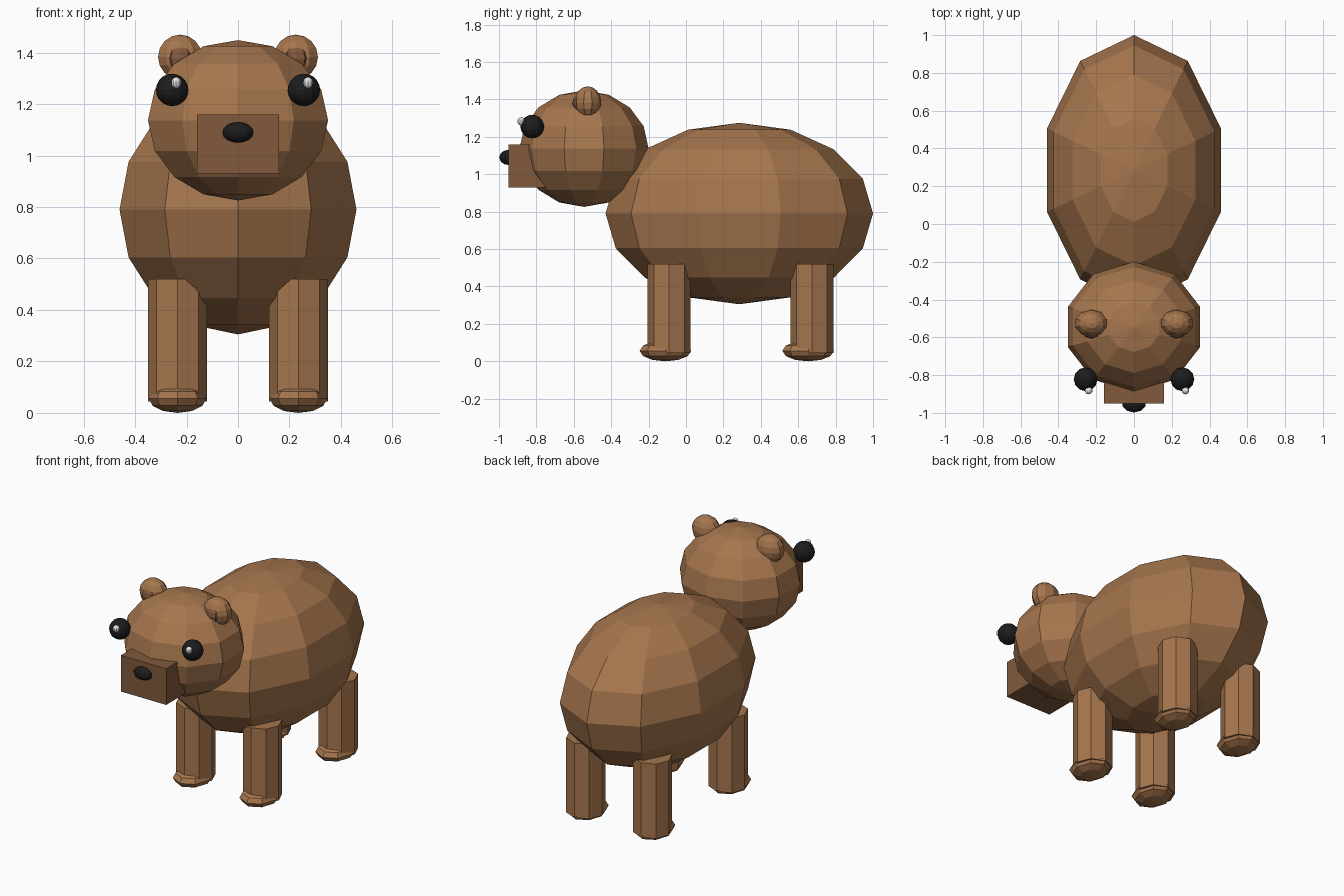
import bpy, bmesh
from math import pi, sin, cos
from mathutils import Vector

cube = bpy.data.objects.get("Cube")
if cube:
    bpy.data.objects.remove(cube)


def material(name, color):
    m = bpy.data.materials.new(name)
    m.use_nodes = True
    m.diffuse_color = (*color, 1)
    bsdf = next(n for n in m.node_tree.nodes if n.type == 'BSDF_PRINCIPLED')
    bsdf.inputs["Base Color"].default_value = (*color, 1)
    return m


FUR = material("brown fur", (0.38, 0.18, 0.075))
MUZZLE = material("dark brown", (0.22, 0.10, 0.045))
BLACK = material("black", (0.012, 0.012, 0.012))
WHITE = material("white", (0.85, 0.85, 0.85))


def finish(name, bm, mat):
    bmesh.ops.recalc_face_normals(bm, faces=bm.faces)
    mesh = bpy.data.meshes.new(name)
    bm.to_mesh(mesh)
    bm.free()
    mesh.materials.append(mat)
    obj = bpy.data.objects.new(name, mesh)
    bpy.context.collection.objects.link(obj)
    return obj


def lathe(name, center, size, profile, segments, mat):
    """Faceted solid of revolution with a corner facing the front."""
    bm = bmesh.new()
    center = Vector(center)
    rings = []
    for radius, height in profile:
        ring = []
        for i in range(segments):
            a = 2 * pi * i / segments
            p = Vector((radius * sin(a) * size[0], -radius * cos(a) * size[1], height * size[2]))
            ring.append(bm.verts.new(center + p))
        rings.append(ring)
    for low, high in zip(rings, rings[1:]):
        for i in range(segments):
            j = (i + 1) % segments
            bm.faces.new((low[i], low[j], high[j], high[i]))
    bm.faces.new(rings[0])
    bm.faces.new(rings[-1])
    bmesh.ops.remove_doubles(bm, verts=bm.verts, dist=1e-5)
    return finish(name, bm, mat)


def ball(name, center, size, mat, segments=10, rings=8):
    arc = [(sin(pi * k / rings), -cos(pi * k / rings)) for k in range(1, rings)]
    return lathe(name, center, size, [(0, -1)] + arc + [(0, 1)], segments, mat)


# Body and head
ball("body", (0, 0.285, 0.79), (0.484, 0.715, 0.485), FUR)
ball("head", (0, -0.545, 1.137), (0.368, 0.345, 0.3115), FUR)

# Muzzle and nose
bm = bmesh.new()
bmesh.ops.create_cube(bm, size=1)
for v in bm.verts:
    v.co = Vector((v.co.x * 0.32, v.co.y * 0.23 - 0.835, v.co.z * 0.23 + 1.045))
finish("muzzle", bm, MUZZLE)
ball("nose", (0, -0.95, 1.09), (0.063, 0.048, 0.04), BLACK)

for side, s in (("left", 1), ("right", -1)):
    # Face
    ball(side + "_eye", (s * 0.256, -0.822, 1.255), (0.063, 0.063, 0.063), BLACK, 12, 10)
    ball(side + "_eye_glint", (s * 0.256 + 0.016, -0.882, 1.283), (0.02, 0.02, 0.022), WHITE)
    ball(side + "_ear", (s * 0.225, -0.525, 1.383), (0.09, 0.072, 0.087), FUR, 10, 8)
    ball(side + "_inner_ear", (s * 0.225, -0.57, 1.378), (0.05, 0.037, 0.05), MUZZLE, 8, 6)
    # Legs and paws
    for end, y in (("front", -0.09), ("back", 0.673)):
        lathe(f"{end}_{side}_leg", (s * 0.235, y, 0), (0.115, 0.115, 1),
              [(1, 0.045), (1, 0.52)], 8, FUR)
        ball(f"{end}_{side}_paw", (s * 0.235, y - 0.02, 0.056), (0.112, 0.138, 0.056), FUR, 8, 6)
